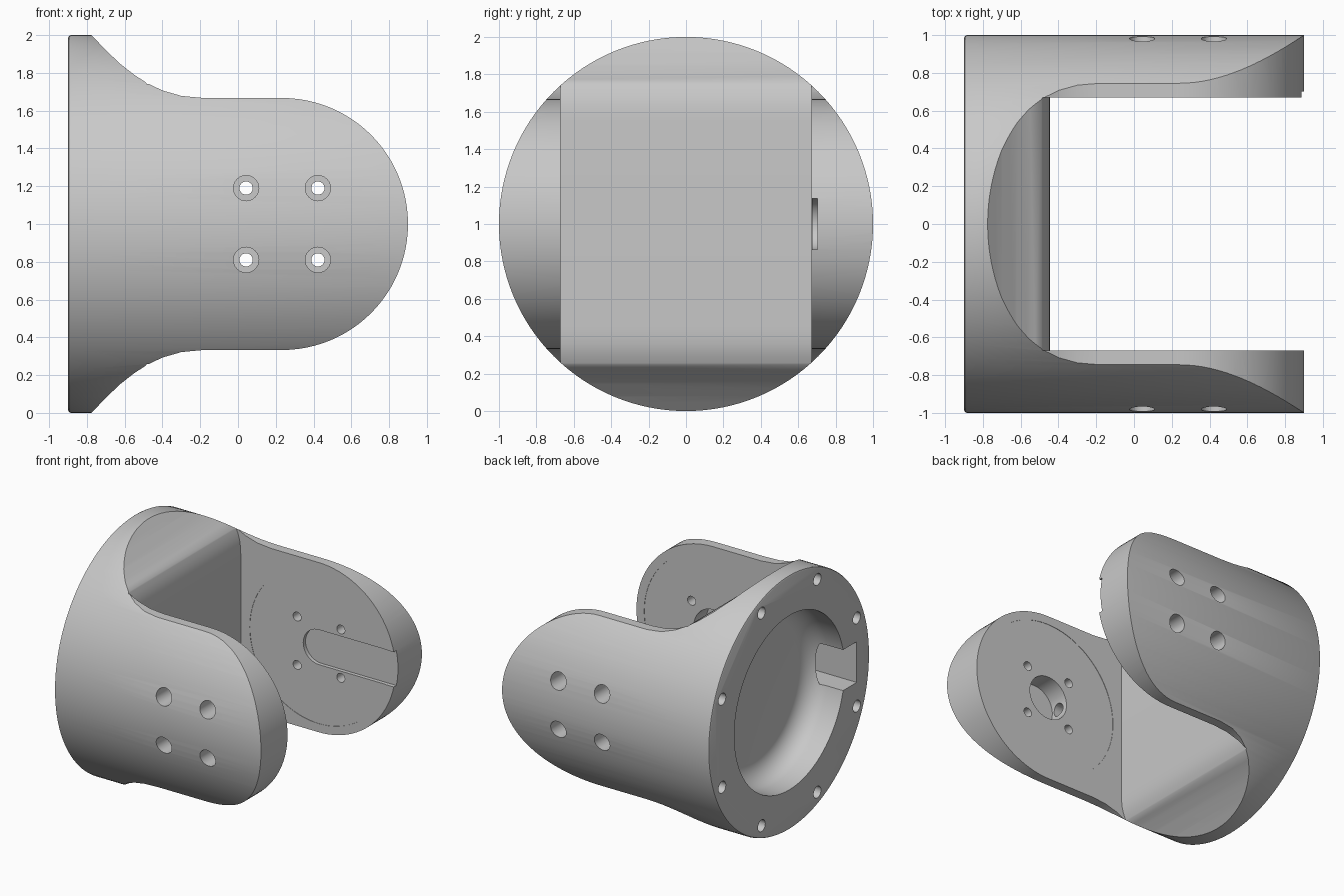
import bpy, bmesh, math
from mathutils import Matrix, Vector

if "Cube" in bpy.data.objects:
    bpy.data.objects.remove(bpy.data.objects["Cube"])

PIVOT_X, MID_Z, GAP, ARM_R = 0.233, 1.0, 0.67, 0.667
FLOOR_X, BOWL_R, FILLET = -0.6, 0.685, 0.16


def make_object(name, bm):
    bmesh.ops.recalc_face_normals(bm, faces=bm.faces)
    mesh = bpy.data.meshes.new(name)
    bm.to_mesh(mesh)
    bm.free()
    obj = bpy.data.objects.new(name, mesh)
    bpy.context.collection.objects.link(obj)
    return obj


def prism(name, points, y0, y1):
    """Extrude an x/z outline along y."""
    bm = bmesh.new()
    face = bm.faces.new([bm.verts.new((x, y0, z)) for x, z in points])
    new = bmesh.ops.extrude_face_region(bm, geom=[face])["geom"]
    verts = [v for v in new if isinstance(v, bmesh.types.BMVert)]
    bmesh.ops.translate(bm, verts=verts, vec=(0, y1 - y0, 0))
    return make_object(name, bm)


def lathe(name, profile, steps=128):
    """Revolve (x, radius) points around the body axis and cap both ends."""
    bm = bmesh.new()
    rings = []
    for x, r in profile:
        angles = [math.tau * i / steps for i in range(steps)]
        rings.append([bm.verts.new((x, r * math.cos(a), MID_Z + r * math.sin(a))) for a in angles])
    for a, b in zip(rings, rings[1:]):
        for i in range(steps):
            j = (i + 1) % steps
            bm.faces.new((a[i], a[j], b[j], b[i]))
    bm.faces.new(rings[0])
    bm.faces.new(rings[-1])
    return make_object(name, bm)


def rod(name, start, end, radius, steps=32):
    start, end = Vector(start), Vector(end)
    axis = end - start
    turn = axis.to_track_quat("Z", "Y").to_matrix().to_4x4()
    bm = bmesh.new()
    bmesh.ops.create_cone(bm, cap_ends=True, segments=steps, radius1=radius, radius2=radius,
                          depth=axis.length, matrix=Matrix.Translation((start + end) / 2) @ turn)
    return make_object(name, bm)


def arc(cx, cy, r, steps):
    """Quarter arc turning from the second axis to the first."""
    angles = [math.pi / 2 * i / steps for i in range(steps + 1)]
    return [(cx + r * math.sin(a), cy + r * math.cos(a)) for a in angles]


def carve(target, cutter, operation="DIFFERENCE"):
    mod = target.modifiers.new("carve", "BOOLEAN")
    mod.operation, mod.solver, mod.object = operation, "EXACT", cutter
    cutter.hide_render = True
    bpy.context.view_layer.objects.active = target
    bpy.ops.object.modifier_apply(modifier=mod.name)
    bpy.data.objects.remove(cutter)


def mirrored(upper):
    """Close a half outline by reflecting it below the mid height."""
    return upper + [(x, 2 * MID_Z - z) for x, z in reversed(upper) if z > MID_Z + 0.001]


# Round body with a softened rear rim
body = lathe("yoke_body", [(-0.9, 0.985), (-0.895, 0.995), (-0.885, 1), (0.95, 1)])

# Side outline: flared base, waist and rounded arm ends
flare = [(-0.95, 2.05), (-0.82, 2.05), (-0.775, 2.0), (-0.7, 1.92), (-0.62, 1.845), (-0.55, 1.79),
         (-0.48, 1.745), (-0.4, 1.707), (-0.3, 1.678), (-0.18, ARM_R + 1)]
carve(body, prism("outline_cutter", mirrored(flare + arc(PIVOT_X, MID_Z, ARM_R, 24)), -1.2, 1.2),
      "INTERSECT")

# Gap between the arms, ending in a softly rounded web
web = [(1.2, 2.1), (-0.5, 2.1), (-0.5, 1.77), (-0.485, 1.744), (-0.472, 1.715),
       (-0.46, 1.68), (-0.452, 1.645), (-0.447, 1.6), (-0.445, 1.55)]
carve(body, prism("gap_cutter", mirrored(web), -GAP, GAP))

# Rear bowl with a curved floor edge
bowl = [(-1.0, BOWL_R)] + arc(FLOOR_X - FILLET, BOWL_R - FILLET, FILLET, 12)
carve(body, lathe("bowl_cutter", bowl, 96))

# Cable pocket beside the bowl, with a bore leading to the pivot socket
pocket = mirrored([(-1, MID_Z + 0.16), (-0.48, MID_Z + 0.16)])
carve(body, prism("pocket_cutter", pocket, -0.835, -0.655))
carve(body, rod("cable_bore_cutter", (-0.6, -0.76, MID_Z), (PIVOT_X, -0.76, MID_Z), 0.05, 24))

# Ring of blind screw holes on the rear rim
for i in range(8):
    a = math.tau * (i + 0.5) / 8
    y, z = 0.905 * math.cos(a), MID_Z + 0.905 * math.sin(a)
    carve(body, rod("rim_hole_cutter", (-1, y, z), (-0.77, y, z), 0.046, 20))

# Shallow round seats on the inner arm faces
for side in (-1, 1):
    carve(body, rod("seat_cutter", (PIVOT_X, side * 0.5, MID_Z),
                    (PIVOT_X, side * (GAP + 0.003), MID_Z), 0.6, 96))

# Counterbored bolt holes through both arms
for dx in (-0.19, 0.19):
    for dz in (-0.19, 0.19):
        x, z = PIVOT_X + dx, MID_Z + dz
        carve(body, rod("bolt_hole_cutter", (x, -1.2, z), (x, 1.2, z), 0.035, 24))
        for side in (-1, 1):
            carve(body, rod("counterbore_cutter", (x, side * 0.76, z), (x, side * 1.2, z), 0.067))

# Open-ended slot in the back arm, pivot socket in the front arm
slot = [(1.1, MID_Z - 0.137), (1.1, MID_Z + 0.137)]
slot += [(PIVOT_X - 0.137 * math.sin(a), MID_Z + 0.137 * math.cos(a))
         for a in (math.pi * i / 20 for i in range(21))]
carve(body, prism("slot_cutter", slot, 0.5, 0.702))
carve(body, rod("socket_cutter", (PIVOT_X, -0.5, MID_Z), (PIVOT_X, -0.83, MID_Z), 0.17, 48))

# Single grey finish
grey = bpy.data.materials.new("plain_grey")
grey.use_nodes = True
colour = (0.58, 0.58, 0.58, 1)
grey.diffuse_color = colour
grey.node_tree.nodes["Principled BSDF"].inputs["Base Color"].default_value = colour
body.data.materials.clear()
body.data.materials.append(grey)
for face in body.data.polygons:
    face.material_index = 0

bpy.ops.object.select_all(action="DESELECT")
body.select_set(True)
bpy.context.view_layer.objects.active = body
bpy.ops.object.shade_smooth_by_angle(angle=math.radians(35))
